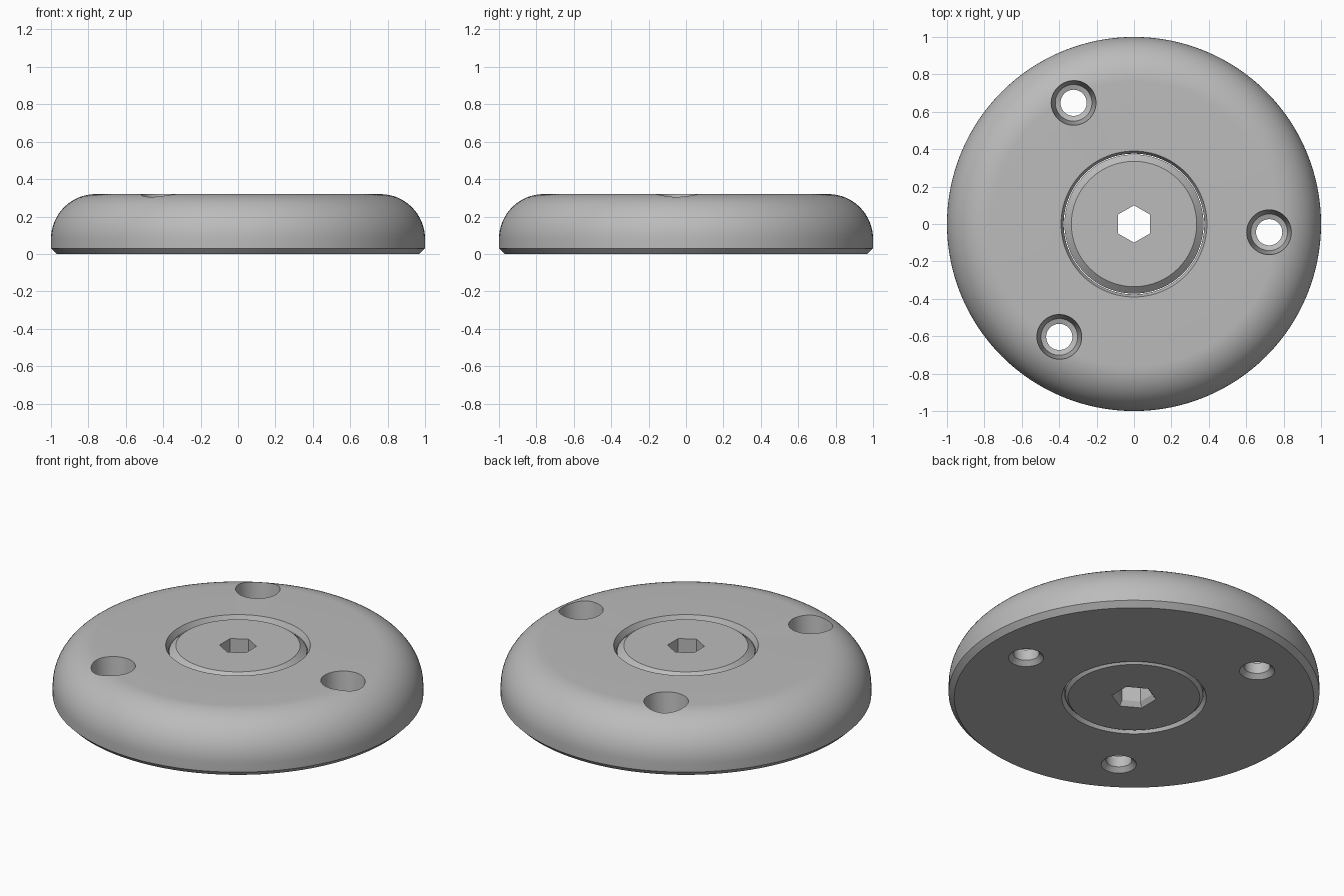
import bpy
import bmesh
from math import cos, sin, pi, radians

cube = bpy.data.objects.get("Cube")
if cube:
    bpy.data.objects.remove(cube, do_unlink=True)

grey = bpy.data.materials.new("plain grey")
grey.use_nodes = True
GREY = (0.5, 0.5, 0.5, 1)
grey.diffuse_color = GREY
grey.node_tree.nodes["Principled BSDF"].inputs["Base Color"].default_value = GREY


def revolve(name, profile, sides, centre=(0, 0), turn=0.0, ring=False):
    """Spin (radius, z) points about a vertical axis; ring closes the profile, otherwise ends are capped."""
    bm = bmesh.new()
    loops = []
    for r, z in profile:
        angles = [turn + 2 * pi * i / sides for i in range(sides)]
        loops.append([bm.verts.new((centre[0] + r * cos(a), centre[1] + r * sin(a), z)) for a in angles])
    pairs = list(zip(loops, loops[1:]))
    if ring:
        pairs.append((loops[-1], loops[0]))
    else:
        bm.faces.new(loops[0])
        bm.faces.new(loops[-1])
    for low, high in pairs:
        for i in range(sides):
            j = (i + 1) % sides
            bm.faces.new((low[i], low[j], high[j], high[i]))
    bmesh.ops.recalc_face_normals(bm, faces=bm.faces)
    mesh = bpy.data.meshes.new(name)
    bm.to_mesh(mesh)
    bm.free()
    mesh.materials.append(grey)
    obj = bpy.data.objects.new(name, mesh)
    bpy.context.collection.objects.link(obj)
    return obj


def activate(obj):
    bpy.ops.object.select_all(action='DESELECT')
    obj.select_set(True)
    bpy.context.view_layer.objects.active = obj


def cut(obj, cutter):
    cutter.hide_render = True
    mod = obj.modifiers.new("cut", 'BOOLEAN')
    mod.operation = 'DIFFERENCE'
    mod.solver = 'EXACT'
    mod.object = cutter
    activate(obj)
    bpy.ops.object.modifier_apply(modifier=mod.name)
    bpy.data.objects.remove(cutter, do_unlink=True)


TOP = 0.32
ROUND = 0.24

# Body: chamfered foot, rounded shoulder and a central bore with eased rims
shoulder = [(1 - ROUND + ROUND * cos(a), TOP - ROUND + ROUND * sin(a))
            for a in (pi / 2 * i / 16 for i in range(17))]
bore = [(0.39, TOP), (0.376, TOP - 0.03), (0.376, 0.025), (0.39, 0)]
body = revolve("body", [(0.97, 0), (1, 0.03)] + shoulder + bore, 128, ring=True)

# Three tapered screw holes, stepped inside and countersunk underneath
hole = [(0.098, -0.003), (0.07, 0.025), (0.07, 0.09), (0.098, 0.1), (0.12, TOP), (0.12, TOP + 0.1)]
for k in range(3):
    a = radians(-3.5 + 120 * k)
    cut(body, revolve("screw_hole_cutter", hole, 48, (0.724 * cos(a), 0.724 * sin(a))))

# Centre insert with a wide bevel on top and a hexagonal socket right through
insert = revolve("centre_insert", [(0.355, 0.002), (0.372, 0.02), (0.372, TOP - 0.035), (0.335, TOP - 0.003)], 96)
socket = [(0.125, -0.003), (0.1, 0.03), (0.1, TOP + 0.1)]
cut(insert, revolve("socket_cutter", socket, 6, turn=pi / 6))

for obj in (body, insert):
    activate(obj)
    bpy.ops.object.shade_smooth_by_angle(angle=radians(25))
